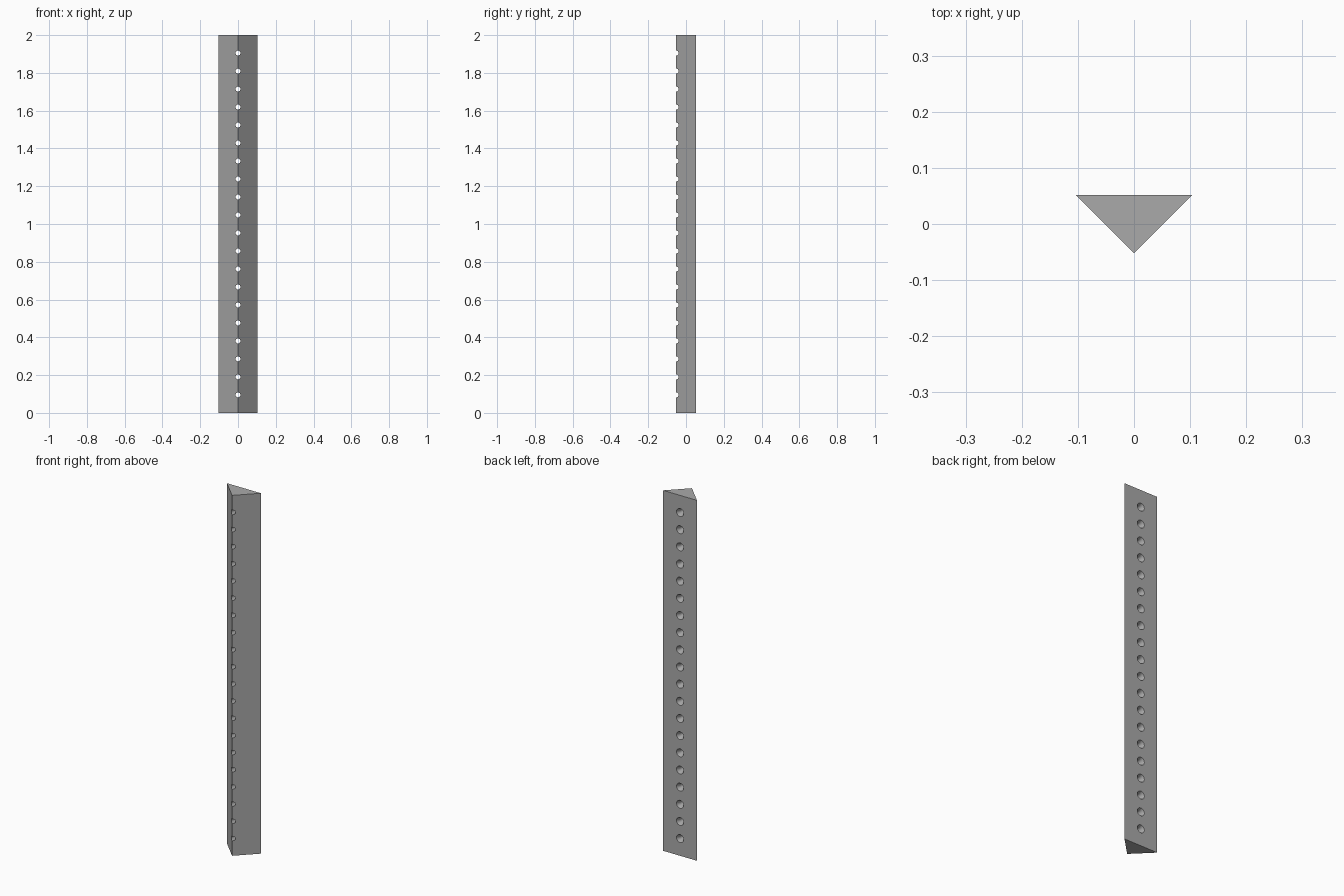
import bpy
import bmesh
import math

cube = bpy.data.objects.get("Cube")
if cube:
    bpy.data.objects.remove(cube, do_unlink=True)

HEIGHT, HALF, HOLES = 2.0, 0.104, 20
BACK, FRONT = HALF / 2, -HALF / 2
BORE, SINK, SINK_DEPTH = 0.013, 0.022, 0.02

grey = bpy.data.materials.new("grey")
grey.use_nodes = True
grey.diffuse_color = (0.4, 0.4, 0.4, 1)
grey.node_tree.nodes["Principled BSDF"].inputs["Base Color"].default_value = (0.4, 0.4, 0.4, 1)


def make_object(name, bm):
    bmesh.ops.recalc_face_normals(bm, faces=bm.faces)
    mesh = bpy.data.meshes.new(name)
    bm.to_mesh(mesh)
    bm.free()
    mesh.materials.append(grey)
    obj = bpy.data.objects.new(name, mesh)
    bpy.context.collection.objects.link(obj)
    return obj


# Triangular corner strip
bm = bmesh.new()
corners = [(-HALF, BACK), (0, FRONT), (HALF, BACK)]
base = bm.faces.new([bm.verts.new((x, y, 0)) for x, y in corners])
top = bmesh.ops.extrude_face_region(bm, geom=[base])["geom"]
bmesh.ops.translate(bm, vec=(0, 0, HEIGHT),
                    verts=[v for v in top if isinstance(v, bmesh.types.BMVert)])
strip = make_object("corner_strip", bm)

# Row of countersunk screw holes, wide at the back
bm = bmesh.new()
slope = (SINK - BORE) / SINK_DEPTH
profile = [(FRONT - 0.02, BORE), (BACK - SINK_DEPTH, BORE),
           (BACK + 0.01, SINK + slope * 0.01)]
SIDES = 24
for i in range(1, HOLES + 1):
    z = HEIGHT * i / (HOLES + 1)
    rings = []
    for y, r in profile:
        angles = [math.tau * k / SIDES for k in range(SIDES)]
        rings.append([bm.verts.new((r * math.cos(a), y, z + r * math.sin(a))) for a in angles])
    for a, b in zip(rings, rings[1:]):
        for k in range(SIDES):
            n = (k + 1) % SIDES
            bm.faces.new((a[k], a[n], b[n], b[k]))
    bm.faces.new(rings[0])
    bm.faces.new(rings[-1])
cutter = make_object("screw_hole_cutter", bm)
cutter.hide_render = True
cutter.hide_set(True)

cut = strip.modifiers.new("screw_holes", "BOOLEAN")
cut.operation = "DIFFERENCE"
cut.solver = "EXACT"
cut.object = cutter

# Apply the cut and drop the helper
bpy.context.view_layer.objects.active = strip
strip.select_set(True)
bpy.ops.object.modifier_apply(modifier=cut.name)
bpy.data.objects.remove(cutter, do_unlink=True)
bpy.ops.object.shade_smooth_by_angle(angle=math.radians(25))
